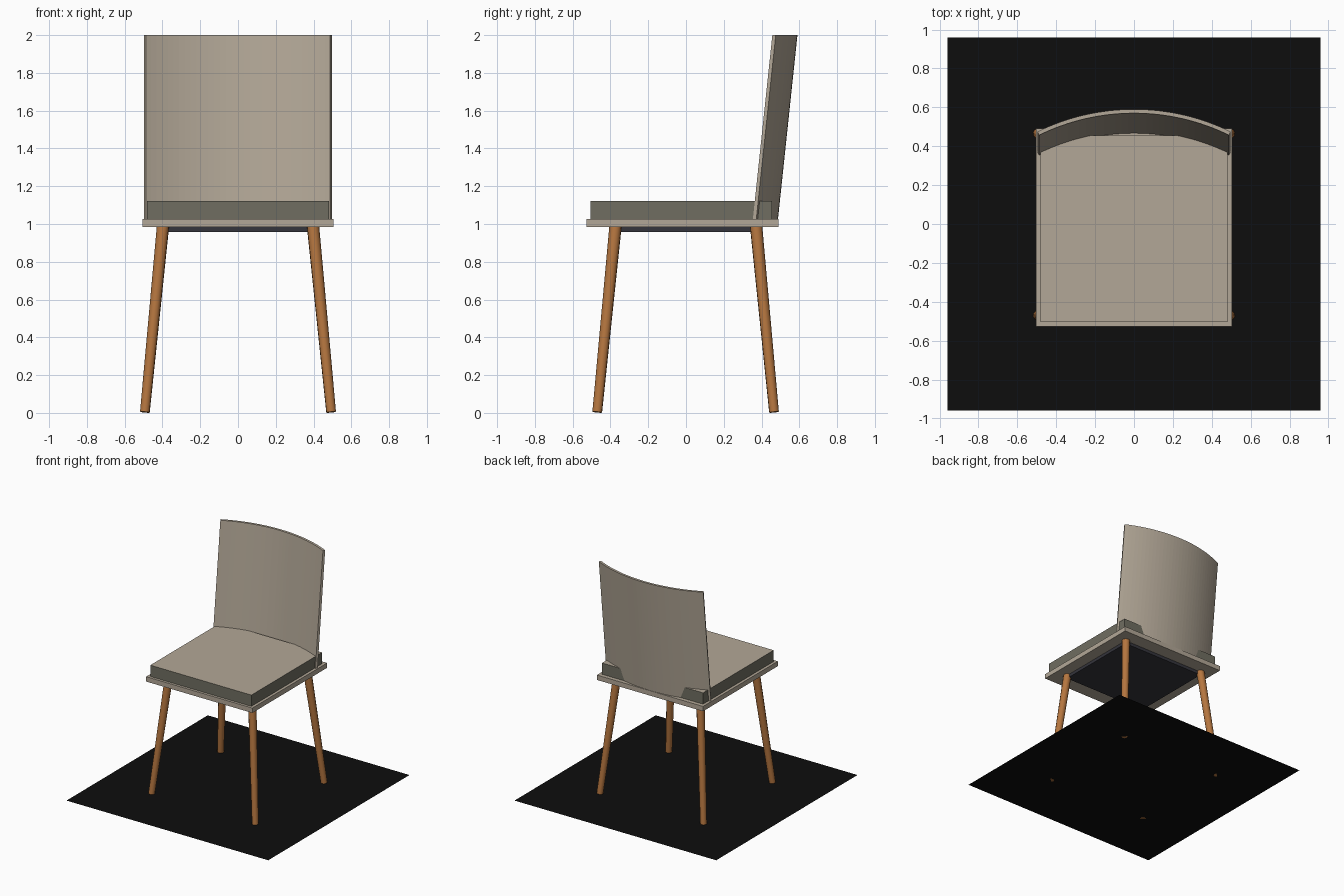
import bpy, bmesh, math
from mathutils import Vector

if "Cube" in bpy.data.objects:
    bpy.data.objects.remove(bpy.data.objects["Cube"])


def material(name, color):
    m = bpy.data.materials.new(name)
    m.diffuse_color = (*color, 1)
    m.use_nodes = True
    m.node_tree.nodes["Principled BSDF"].inputs["Base Color"].default_value = (*color, 1)
    return m


BEIGE = material("beige upholstery", (0.45, 0.39, 0.31))
OLIVE = material("cushion side olive", (0.16, 0.155, 0.12))
WOOD = material("warm wood", (0.46, 0.18, 0.05))
DARK = material("dark underside", (0.035, 0.035, 0.045))
BLACK = material("black floor", (0.004, 0.004, 0.004))


def finish(name, bm, *mats):
    mesh = bpy.data.meshes.new(name)
    bmesh.ops.recalc_face_normals(bm, faces=bm.faces)
    bm.to_mesh(mesh)
    bm.free()
    for m in mats:
        mesh.materials.append(m)
    ob = bpy.data.objects.new(name, mesh)
    bpy.context.collection.objects.link(ob)
    return ob


def box(name, lo, hi, *mats):
    lo, hi = Vector(lo), Vector(hi)
    bm = bmesh.new()
    bmesh.ops.create_cube(bm, size=1)
    bmesh.ops.scale(bm, vec=hi - lo, verts=bm.verts)
    bmesh.ops.translate(bm, vec=(lo + hi) / 2, verts=bm.verts)
    return finish(name, bm, *mats)


# Floor sheet
bm = bmesh.new()
bmesh.ops.create_grid(bm, x_segments=1, y_segments=1, size=0.96)
bmesh.ops.translate(bm, vec=(0, 0, 0.004), verts=bm.verts)
finish("floor_sheet", bm, BLACK)

# Seat: support panel, board and cushion with darker sides
box("under_panel", (-0.4, -0.375, 0.957), (0.4, 0.37, 0.985), DARK)
box("seat_board", (-0.505, -0.527, 0.984), (0.505, 0.49, 1.026), BEIGE)
cushion = box("seat_cushion", (-0.481, -0.505, 1.026), (0.481, 0.455, 1.123), BEIGE, OLIVE)
for p in cushion.data.polygons:
    p.material_index = 0 if abs(p.normal.z) > 0.5 else 1

# Curved backrest: an arc strip swept from the seat board to the top, leaning back
N, HALF, SAG, THICK = 32, 0.497, 0.115, 0.02
radius = (HALF ** 2 + SAG ** 2) / (2 * SAG)
spread = math.asin(HALF / radius)
bm = bmesh.new()
rows = []
for z, apex in ((1.026, 0.487), (2.0, 0.59)):
    for r in (radius, radius - THICK):
        row = []
        for i in range(N + 1):
            a = spread * (2 * i / N - 1)
            y = apex - radius + r * math.cos(a)
            row.append(bm.verts.new((r * math.sin(a), y, z)))
        rows.append(row)
loop = [rows[0], rows[2], rows[3], rows[1]]
for k in range(4):
    a, b = loop[k], loop[(k + 1) % 4]
    for i in range(N):
        bm.faces.new((a[i], a[i + 1], b[i + 1], b[i]))
for i in (0, N):
    bm.faces.new([row[i] for row in loop])
finish("backrest", bm, BEIGE)


# Splayed tapered legs
def leg(name, foot, top):
    foot, top = Vector(foot), Vector(top)
    axis = top - foot
    bm = bmesh.new()
    bmesh.ops.create_cone(bm, cap_ends=True, segments=10, radius1=0.026, radius2=0.033,
                          depth=axis.length)
    bmesh.ops.rotate(bm, matrix=axis.to_track_quat("Z", "Y").to_matrix(), verts=bm.verts)
    bmesh.ops.translate(bm, vec=(foot + top) / 2, verts=bm.verts)
    ob = finish(name, bm, WOOD)
    bpy.context.view_layer.objects.active = ob
    ob.select_set(True)
    bpy.ops.object.shade_smooth_by_angle(angle=math.radians(40))
    ob.select_set(False)


bpy.ops.object.select_all(action="DESELECT")
for side, s in (("left", 1), ("right", -1)):
    leg("front_leg_" + side, (s * 0.493, -0.47, 0.004), (s * 0.396, -0.372, 1.0))
    leg("back_leg_" + side, (s * 0.493, 0.466, 0.004), (s * 0.396, 0.37, 1.0))
